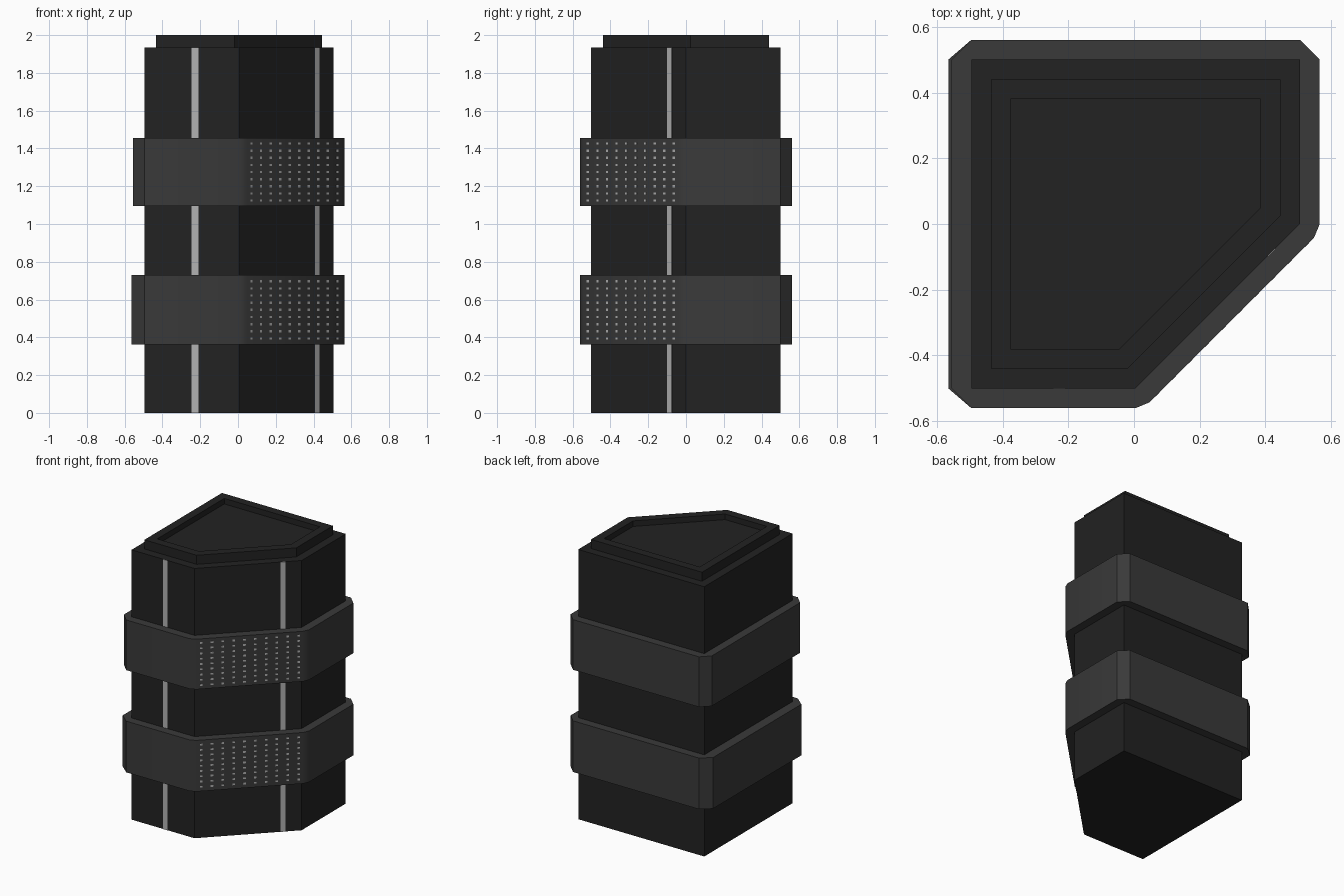
import bpy, bmesh, math
from mathutils import Vector

if "Cube" in bpy.data.objects:
    bpy.data.objects.remove(bpy.data.objects["Cube"])

SX = 0.005  # small shift that centres the whole model in x
TOP = 1.935
R2 = math.sqrt(0.5)


def material(name, v):
    m = bpy.data.materials.new(name)
    m.diffuse_color = (v, v, v, 1)
    m.use_nodes = True
    m.node_tree.nodes["Principled BSDF"].inputs["Base Color"].default_value = m.diffuse_color
    return m


DARK = material("dark_shell", 0.016)
BAND = material("band_grey", 0.042)
LIGHT = material("light_trim", 0.45)


def finish(name, bm, mat, merge=True):
    if merge:
        bmesh.ops.remove_doubles(bm, verts=bm.verts[:], dist=1e-5)
        bmesh.ops.recalc_face_normals(bm, faces=bm.faces[:])
    me = bpy.data.meshes.new(name)
    bm.to_mesh(me)
    bm.free()
    ob = bpy.data.objects.new(name, me)
    ob.location.x = SX
    me.materials.append(mat)
    bpy.context.collection.objects.link(ob)
    return ob


def outline(d):
    """Five-sided plan (square with one corner cut), inset by d."""
    a, t = 0.5 - d, d * math.tan(math.pi / 8)
    return [(-a, -a), (-t, -a), (a, t), (a, a), (-a, a)]


def bridge(bm, a, b):
    n = len(a)
    for i in range(n):
        j = (i + 1) % n
        bm.faces.new((a[i], a[j], b[j], b[i]))


# Main body with stepped, recessed lid
bm = bmesh.new()
levels = [(0, 0), (0, TOP), (0.06, TOP), (0.06, 2.0), (0.12, 2.0), (0.12, 1.96)]
rings = [[bm.verts.new((x, y, z)) for x, y in outline(d)] for d, z in levels]
for a, b in zip(rings, rings[1:]):
    bridge(bm, a, b)
bm.faces.new(rings[0][::-1])
bm.faces.new(rings[-1])
finish("body", bm, DARK)


# Bands: every side pushed outward, leaving chamfered corners
def band(name, z0, z1, left):
    base = [Vector(p) for p in outline(0)]
    inner, outer = [], []
    for i in range(5):
        p, q = base[i], base[(i + 1) % 5]
        e = (q - p).normalized()
        n = Vector((e.y, -e.x)) * (left if i == 4 else 0.06)
        inner += [p, q]
        outer += [p + n, q + n]
    bm = bmesh.new()
    loops = [[bm.verts.new((p.x, p.y, z)) for p in pts]
             for pts, z in ((inner, z0), (outer, z0), (outer, z1), (inner, z1))]
    for a, b in zip(loops, loops[1:]):
        bridge(bm, a, b)
    bmesh.ops.remove_doubles(bm, verts=bm.verts[:], dist=1e-5)
    # open rings hug the body; make all normals point away from it
    for f in bm.faces:
        f.normal_update()
        c = f.calc_center_median()
        if abs(f.normal.z) > 0.5:
            away = Vector((0, 0, c.z - (z0 + z1) / 2))
        else:
            away = Vector((c.x, c.y, 0))
        if f.normal.dot(away) < 0:
            f.normal_flip()
    ob = finish(name, bm, BAND, merge=False)
    bpy.ops.object.select_all(action='DESELECT')
    ob.select_set(True)
    bpy.context.view_layer.objects.active = ob
    bpy.ops.object.shade_smooth_by_angle(angle=math.radians(30))


BANDS = {"lower": (0.362, 0.729, 0.07), "upper": (1.095, 1.455, 0.06)}
for key, (z0, z1, left) in BANDS.items():
    band(key + "_band", z0, z1, left)


# Thin raised plate between two plan points
def plate(bm, p, q, z0, z1, lift):
    p, q = Vector(p), Vector(q)
    e = (q - p).normalized()
    n = Vector((e.y, -e.x))
    back, face = -0.004 * n, lift * n
    loops = [[bm.verts.new((v.x + o.x, v.y + o.y, z)) for v, z in
              ((p, z0), (q, z0), (q, z1), (p, z1))] for o in (back, face)]
    bridge(bm, *loops)
    bm.faces.new(loops[1])


# Light vertical trim strips
for name, p, q in (("front_strip", (-0.25, -0.5), (-0.215, -0.5)),
                   ("corner_strip", (0.402, -0.098), (0.425, -0.075))):
    bm = bmesh.new()
    plate(bm, p, q, 0.0, TOP, 0.002)
    finish(name, bm, LIGHT, merge=True)

# Grid of tiny dots on the angled side of each band
S = 0.006
for key, (z0, z1, left) in BANDS.items():
    bm = bmesh.new()
    zc = (z0 + z1) / 2
    for c in range(10):
        x = 0.066 + c * 0.0505
        y = x - 0.5 - 0.06 / R2
        for r in range(9):
            z = zc + (r - 4) * 0.0378
            plate(bm, (x - S, y - S), (x + S, y + S), z - S, z + S, 0.001)
    finish(key + "_dots", bm, LIGHT, merge=False)
